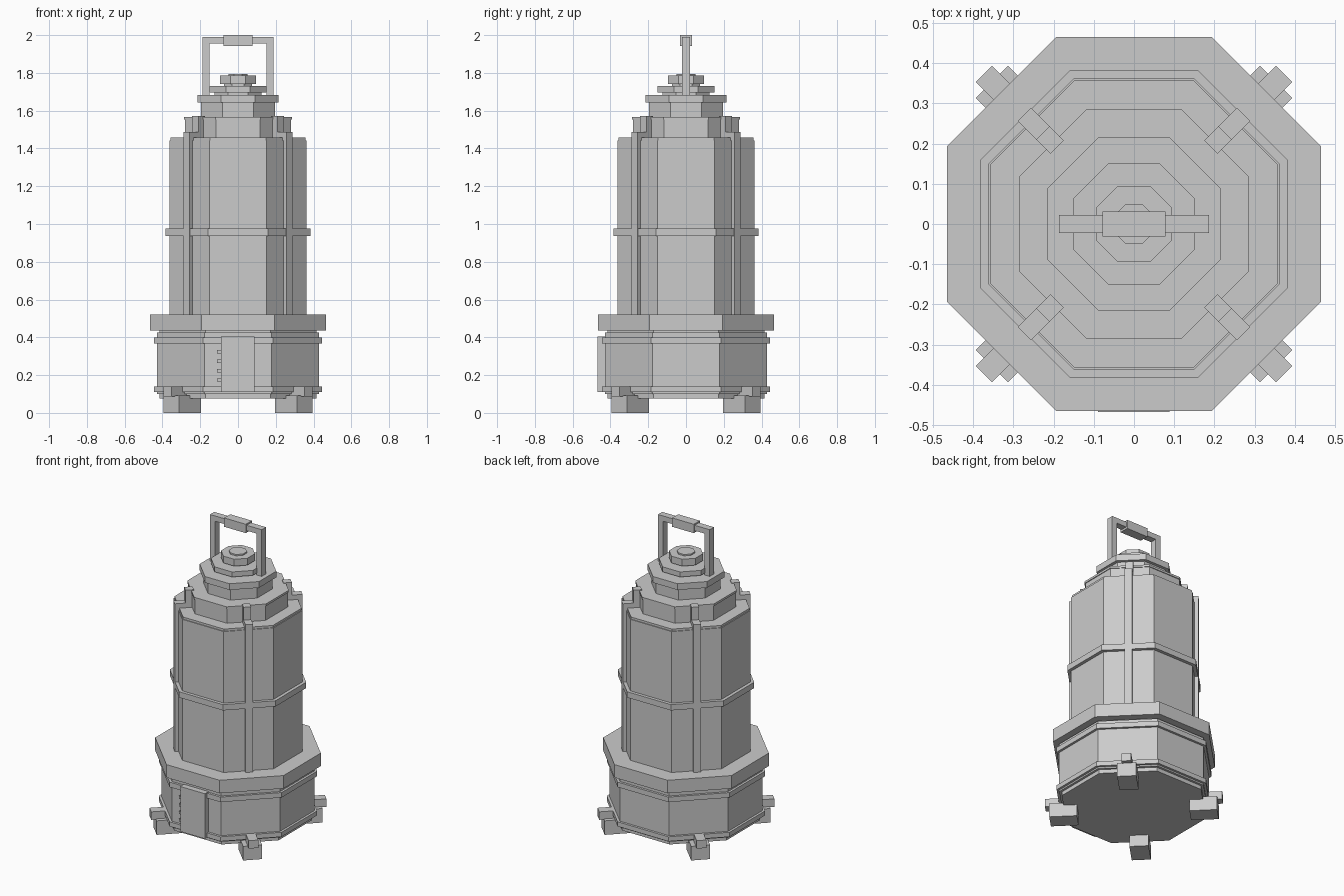
import bpy, bmesh, math
from mathutils import Matrix

cube = bpy.data.objects.get("Cube")
if cube:
    bpy.data.objects.remove(cube, do_unlink=True)

grey = bpy.data.materials.new("plain grey")
grey.use_nodes = True
COLOUR = (0.6, 0.6, 0.6, 1.0)
grey.diffuse_color = COLOUR
grey.node_tree.nodes["Principled BSDF"].inputs["Base Color"].default_value = COLOUR


def finish(name, bm):
    mesh = bpy.data.meshes.new(name)
    bmesh.ops.recalc_face_normals(bm, faces=bm.faces)
    bm.to_mesh(mesh)
    bm.free()
    mesh.materials.append(grey)
    obj = bpy.data.objects.new(name, mesh)
    bpy.context.collection.objects.link(obj)
    return obj


def octagon_stack(name, profile):
    """Lathe (apothem, z) points into a closed eight-sided solid."""
    bm = bmesh.new()
    rings = []
    for apothem, z in profile:
        r = apothem / math.cos(math.pi / 8)
        rings.append([bm.verts.new((r * math.cos(a), r * math.sin(a), z))
                      for a in (math.pi / 8 + i * math.pi / 4 for i in range(8))])
    for low, high in zip(rings, rings[1:]):
        for i in range(8):
            j = (i + 1) % 8
            bm.faces.new((low[i], low[j], high[j], high[i]))
    bm.faces.new(rings[0][::-1])
    bm.faces.new(rings[-1])
    return finish(name, bm)


def box(name, x, y, z, angle=0.0):
    """Box from (min, max) ranges, turned about the z axis."""
    bm = bmesh.new()
    size = [r[1] - r[0] for r in (x, y, z)]
    centre = [(r[0] + r[1]) / 2 for r in (x, y, z)]
    bmesh.ops.create_cube(bm, size=1.0, matrix=Matrix.Rotation(angle, 4, "Z")
                          @ Matrix.Translation(centre) @ Matrix.Diagonal((*size, 1)))
    return finish(name, bm)


# Base drum with two raised bands, and the wide rim above it
octagon_stack("base_drum", [
    (0.415, 0.075), (0.415, 0.10), (0.43, 0.10), (0.43, 0.11), (0.445, 0.11),
    (0.445, 0.14), (0.43, 0.14), (0.43, 0.367), (0.445, 0.367), (0.445, 0.40),
    (0.43, 0.40), (0.43, 0.425), (0.415, 0.425), (0.415, 0.44)])
octagon_stack("base_rim", [(0.465, 0.435), (0.465, 0.52)])

# Lamp body with its middle band and thin roof plate
octagon_stack("lamp_body", [(0.362, 0.515), (0.362, 1.443), (0.357, 1.443), (0.357, 1.457)])
octagon_stack("middle_band", [(0.383, 0.937), (0.383, 0.975)])

# Stepped top
octagon_stack("top_tier", [(0.28, 1.45), (0.28, 1.553), (0.285, 1.553), (0.285, 1.567)])
octagon_stack("neck", [(0.195, 1.56), (0.195, 1.645)])
octagon_stack("neck_plate", [(0.215, 1.643), (0.215, 1.684)])
octagon_stack("cap_plate", [(0.125, 1.68), (0.125, 1.697), (0.152, 1.697), (0.152, 1.73)])
octagon_stack("cap", [(0.075, 1.725), (0.075, 1.74), (0.095, 1.74), (0.095, 1.785)])
octagon_stack("cap_button", [(0.05, 1.78), (0.05, 1.794)])

# Diagonal ribs, brackets and feet
for n, corner in enumerate(("back_left", "back_right", "front_right", "front_left")):
    a = math.pi / 4 + n * math.pi / 2
    w = (-0.023, 0.023)
    box("rib_" + corner, (0.34, 0.385), w, (0.515, 1.46), a)
    box("bracket_arm_" + corner, (0.27, 0.385), w, (1.45, 1.488), a)
    box("bracket_post_" + corner, (0.27, 0.32), w, (1.48, 1.572), a)
    box("foot_" + corner, (0.335, 0.50), (-0.057, 0.057), (0.0, 0.092), a)
    box("foot_clamp_" + corner, (0.41, 0.528), (-0.029, 0.029), (0.088, 0.14), a)

# Front access panel with hinge tabs
box("front_panel", (-0.09, 0.088), (-0.468, -0.42), (0.11, 0.405))
for i in range(4):
    z = 0.165 + i * 0.05
    box("hinge_%d" % (i + 1), (-0.11, -0.085), (-0.455, -0.42), (z, z + 0.018))

# Carrying handle
for side, s in (("left", 1), ("right", -1)):
    box("handle_post_" + side, sorted((s * 0.15, s * 0.187)), (-0.022, 0.022), (1.68, 1.99))
box("handle_bar", (-0.16, 0.16), (-0.022, 0.022), (1.955, 1.99))
box("handle_grip", (-0.078, 0.078), (-0.031, 0.031), (1.942, 2.0))
